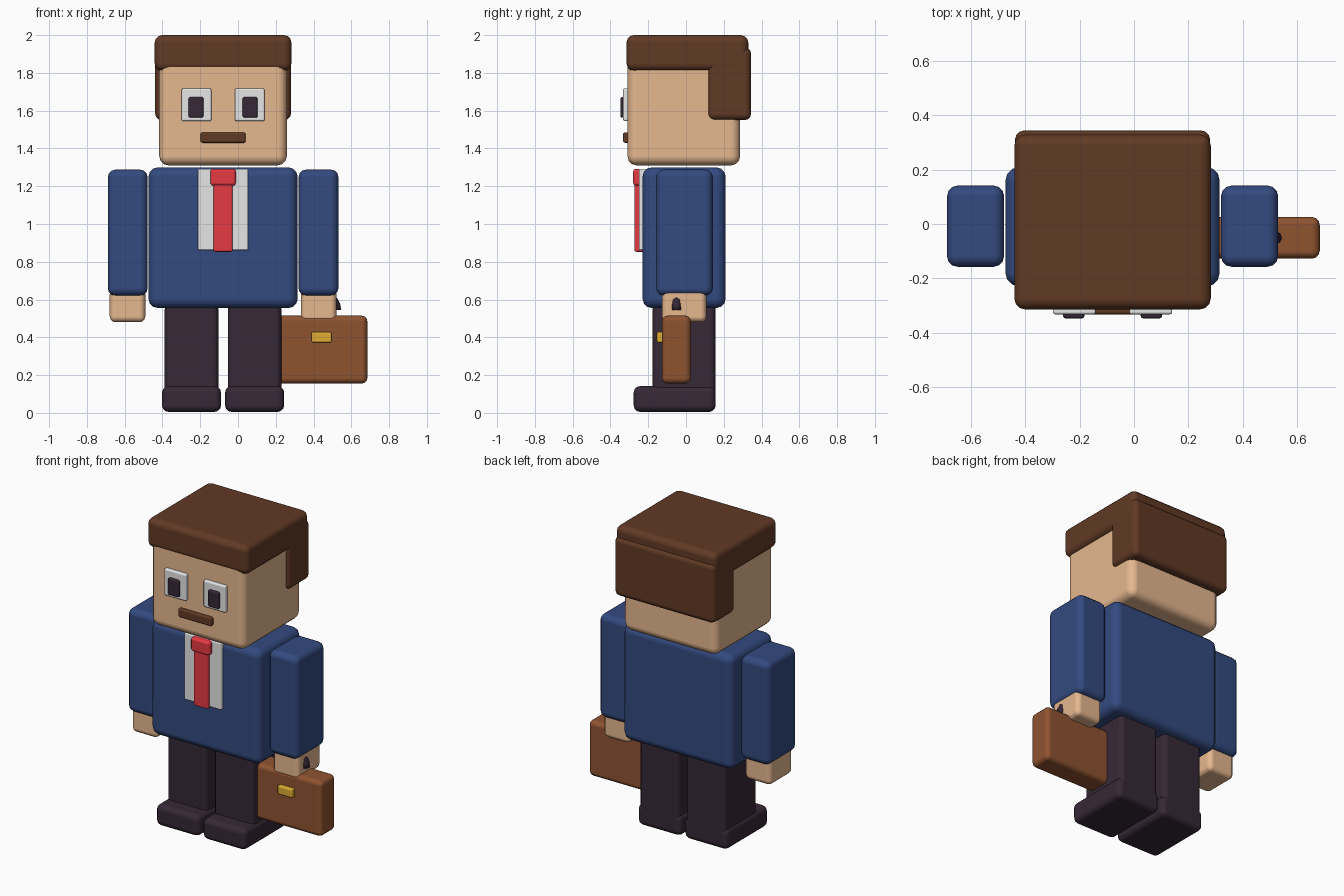
import bpy, bmesh, math
from mathutils import Matrix, Vector

cube = bpy.data.objects.get("Cube")
if cube:
    bpy.data.objects.remove(cube, do_unlink=True)


def srgb(h):
    vals = [int(h[i:i + 2], 16) / 255 for i in (0, 2, 4)]
    return tuple(((v + 0.055) / 1.055) ** 2.4 if v > 0.04 else v / 12.92 for v in vals) + (1.0,)


def material(name, h):
    m = bpy.data.materials.new(name)
    m.use_nodes = True
    m.diffuse_color = srgb(h)
    bsdf = m.node_tree.nodes["Principled BSDF"]
    bsdf.inputs["Base Color"].default_value = srgb(h)
    bsdf.inputs["Roughness"].default_value = 0.7
    return m


SKIN = material("skin", "E6B88F")
HAIR = material("hair brown", "613A25")
SUIT = material("suit navy", "334A80")
DARK = material("dark trousers", "362836")
WHITE = material("white", "E6E6E6")
RED = material("tie red", "E63A43")
LEATHER = material("case leather", "8F5330")
GOLD = material("clasp gold", "E0AE33")

CX = -0.079  # centre line of the figure


def finish(name, bm, mat):
    me = bpy.data.meshes.new(name)
    bm.to_mesh(me)
    bm.free()
    me.materials.append(mat)
    me.shade_smooth()
    ob = bpy.data.objects.new(name, me)
    bpy.context.collection.objects.link(ob)
    return ob


def block(name, mat, x, w, y, z, r):
    """Rounded box: centre x and width, then (min, max) in y and z, edge radius r."""
    bm = bmesh.new()
    size = (w, y[1] - y[0], z[1] - z[0])
    centre = Vector((x, sum(y) / 2, sum(z) / 2))
    bmesh.ops.create_cube(bm, size=1, matrix=Matrix.Translation(centre) @ Matrix.Diagonal((*size, 1)))
    ob = finish(name, bm, mat)
    bev = ob.modifiers.new("round edges", "BEVEL")
    bev.width, bev.segments, bev.harden_normals = r, 3, True
    return ob


# Head and hair
block("head", SKIN, CX, 0.676, (-0.31, 0.287), (1.31, 1.93), 0.05)
block("hair_top", HAIR, CX, 0.724, (-0.315, 0.33), (1.81, 2.0), 0.04)
block("hair_back", HAIR, CX, 0.72, (0.115, 0.345), (1.55, 1.935), 0.035)
block("mouth", HAIR, CX, 0.238, (-0.333, -0.3), (1.43, 1.485), 0.01)

# Torso, shirt and tie
block("torso", SUIT, CX, 0.79, (-0.23, 0.21), (0.555, 1.3), 0.05)
block("shirt_front", WHITE, CX, 0.266, (-0.25, -0.2), (0.862, 1.292), 0.006)
block("tie", RED, CX, 0.102, (-0.273, -0.22), (0.853, 1.25), 0.01)
block("tie_knot", RED, CX, 0.135, (-0.28, -0.22), (1.203, 1.292), 0.016)

# Paired parts
for side, s in (("right", -1), ("left", 1)):
    block(side + "_eye", WHITE, CX + s * 0.141, 0.158, (-0.333, -0.3), (1.545, 1.717), 0.009)
    block(side + "_pupil", DARK, CX + s * 0.143, 0.079, (-0.348, -0.32), (1.563, 1.672), 0.01)
    block(side + "_arm", SUIT, CX + s * 0.505, 0.211, (-0.158, 0.142), (0.62, 1.288), 0.04)
    block(side + "_hand", SKIN, CX + s * 0.506, 0.188, (-0.127, 0.108), (0.48, 0.66), 0.03)
    block(side + "_leg", DARK, CX + s * 0.167, 0.284, (-0.177, 0.156), (0.08, 0.58), 0.03)
    block(side + "_shoe", DARK, CX + s * 0.167, 0.313, (-0.277, 0.157), (0.005, 0.142), 0.035)

# Briefcase
CASE_X = 0.442
block("briefcase", LEATHER, CASE_X, 0.486, (-0.128, 0.026), (0.155, 0.515), 0.03)
block("briefcase_clasp", GOLD, CASE_X, 0.106, (-0.155, -0.11), (0.373, 0.428), 0.008)

# Handle: half ring through the hand
bm = bmesh.new()
pivot = Vector((CASE_X, -0.051, 0.545))
ring = bmesh.ops.create_circle(bm, cap_ends=True, segments=8, radius=0.024,
                               matrix=Matrix.Translation(pivot + Vector((0.08, 0, 0))))
bmesh.ops.spin(bm, geom=bm.verts[:] + bm.edges[:] + bm.faces[:], cent=pivot,
               axis=(0, -1, 0), angle=math.pi, steps=10)
bmesh.ops.recalc_face_normals(bm, faces=bm.faces[:])
finish("briefcase_handle", bm, DARK)
